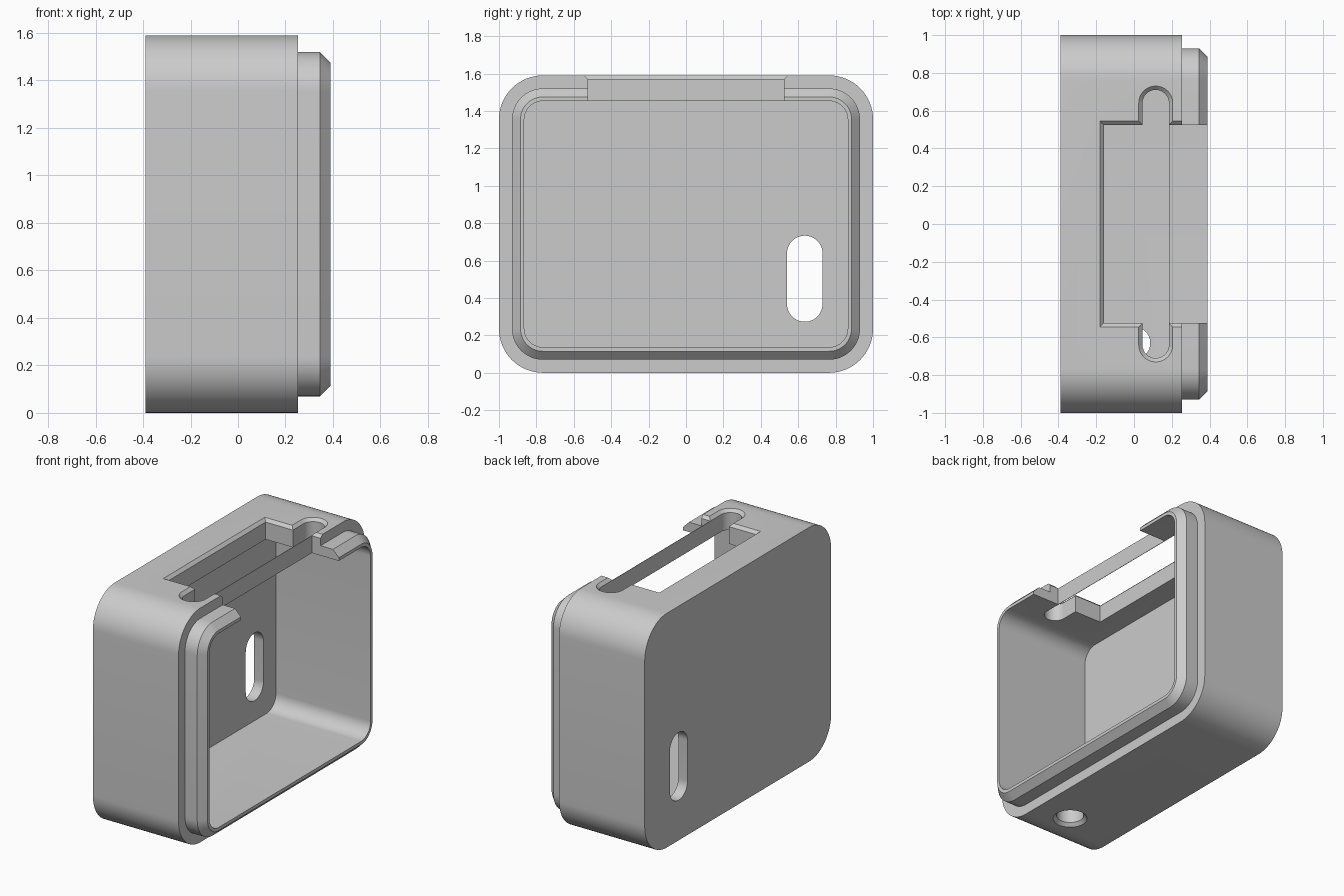
import bpy, bmesh
from math import sin, cos, pi, radians

if "Cube" in bpy.data.objects:
    bpy.data.objects.remove(bpy.data.objects["Cube"], do_unlink=True)

gray = bpy.data.materials.new("light_gray")
gray.use_nodes = True
color = (0.6, 0.6, 0.6, 1)
gray.diffuse_color = color
gray.node_tree.nodes["Principled BSDF"].inputs["Base Color"].default_value = color

MID = 0.795      # middle height of the case
TOP = 1.59


def rounded(w, h, r, cx=0, cy=0, steps=16):
    """Outline of a rounded rectangle with half sizes w, h."""
    pts = []
    for k, (sx, sy) in enumerate([(1, 1), (-1, 1), (-1, -1), (1, -1)]):
        for i in range(steps + 1):
            a = (k + i / steps) * pi / 2
            pts.append((cx + sx * (w - r) + r * cos(a), cy + sy * (h - r) + r * sin(a)))
    return pts


def loft(name, sections, axis):
    """Solid through (position, outline) sections along x or z."""
    bm = bmesh.new()
    rings = []
    for d, pts in sections:
        rings.append([bm.verts.new((d, u, v) if axis == "x" else (u, v, d)) for u, v in pts])
    for a, b in zip(rings, rings[1:]):
        n = len(a)
        for i in range(n):
            j = (i + 1) % n
            bm.faces.new((a[i], a[j], b[j], b[i]))
    bm.faces.new(rings[0])
    bm.faces.new(rings[-1])
    bmesh.ops.remove_doubles(bm, verts=bm.verts, dist=1e-5)
    bmesh.ops.recalc_face_normals(bm, faces=bm.faces)
    me = bpy.data.meshes.new(name)
    bm.to_mesh(me)
    bm.free()
    me.materials.append(gray)
    ob = bpy.data.objects.new(name, me)
    bpy.context.collection.objects.link(ob)
    return ob


def wall(w, h, r):
    return rounded(w, h, r, 0, MID)


# Case body with stepped, chamfered lip around the open side
case = loft("case_body", [
    (-0.39, wall(1, 0.795, 0.235)), (0.253, wall(1, 0.795, 0.235)),
    (0.253, wall(0.93, 0.725, 0.165)), (0.345, wall(0.93, 0.725, 0.165)),
    (0.39, wall(0.885, 0.68, 0.12))], "x")

# Hollow interior and the long slot through the closed side
cutters = [
    loft("cavity_cutter", [(x, wall(0.865, 0.658, 0.1)) for x in (-0.32, 0.6)], "x"),
    loft("side_slot_cutter",
         [(x, rounded(0.095, 0.23, 0.095, 0.635, 0.503)) for x in (-0.6, -0.2)], "x"),
]


def top_cutter(name, w, h, r, cx):
    """Cutter through the top wall with a chamfered rim."""
    def ring(grow):
        if r:
            return rounded(w + grow, h + grow, r + grow, cx)
        x0, x1, y = cx - w - grow, cx + w, h + grow
        return [(x0, -y), (x1, -y), (x1, y), (x0, y)]
    return loft(name, [(1.3, ring(0)), (TOP - 0.02, ring(0)),
                       (TOP, ring(0.02)), (TOP + 0.1, ring(0.02))], "z")


# Top opening reaching the lip, plus the round-ended slot across it
cutters.append(top_cutter("top_opening_cutter", 0.38, 0.525, 0, 0.22))
cutters.append(top_cutter("top_slot_cutter", 0.07, 0.71, 0.07, 0.115))

# Countersunk hole in the bottom
cutters.append(loft("bottom_hole_cutter", [
    (z, rounded(r, r, r, 0, -0.63))
    for z, r in ((-0.1, 0.108), (0, 0.108), (0.022, 0.086), (0.3, 0.086))], "z"))

for cutter in cutters:
    mod = case.modifiers.new(cutter.name, "BOOLEAN")
    mod.operation = "DIFFERENCE"
    mod.solver = "EXACT"
    mod.object = cutter
    cutter.hide_render = True
    cutter.hide_viewport = False

# Bake the cuts, then remove the cutters
deps = bpy.context.evaluated_depsgraph_get()
case.data = bpy.data.meshes.new_from_object(case.evaluated_get(deps))
case.modifiers.clear()
for cutter in cutters:
    bpy.data.objects.remove(cutter, do_unlink=True)

# Thin web closing the outer side of the top slot
web = loft("slot_web", [(z, [(0.184, -0.53), (0.187, -0.53), (0.187, 0.53), (0.184, 0.53)])
                        for z in (1.453, TOP - 0.02)], "z")

for ob in (case, web):
    bpy.ops.object.select_all(action="DESELECT")
    ob.select_set(True)
    bpy.context.view_layer.objects.active = ob
    bpy.ops.object.shade_smooth_by_angle(angle=radians(25))
